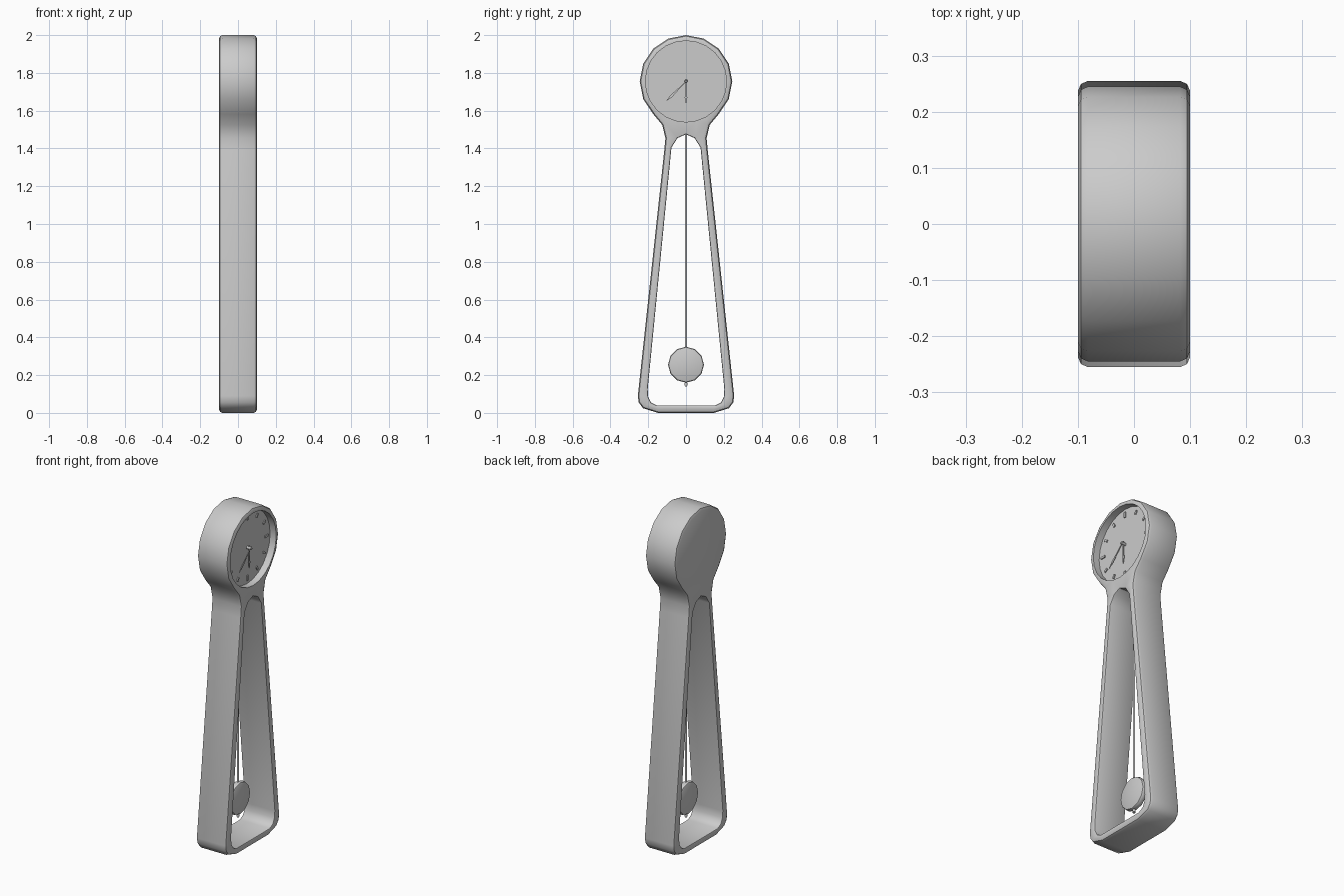
import bpy
import bmesh
import math
from mathutils import Matrix, Vector

cube = bpy.data.objects.get("Cube")
if cube:
    bpy.data.objects.remove(cube)

grey = bpy.data.materials.new("plain grey")
grey.use_nodes = True
grey.diffuse_color = (0.6, 0.6, 0.6, 1)
grey.node_tree.nodes["Principled BSDF"].inputs["Base Color"].default_value = grey.diffuse_color

HEAD_Z = 1.755
DIAL_X = 0.06


def finish(name, bm, angle=40):
    """Turn a bmesh into an object; faces square to x stay flat."""
    bmesh.ops.recalc_face_normals(bm, faces=bm.faces)
    for f in bm.faces:
        f.smooth = abs(f.normal.x) < 0.99
    mesh = bpy.data.meshes.new(name)
    bm.to_mesh(mesh)
    bm.free()
    mesh.set_sharp_from_angle(angle=math.radians(angle))
    mesh.materials.append(grey)
    obj = bpy.data.objects.new(name, mesh)
    bpy.context.collection.objects.link(obj)
    return obj


def mirrored(half):
    """Close a half outline that starts on the centre line."""
    return half + [(-y, z) for y, z in reversed(half) if y > 0]


def circle(radius, count, z=HEAD_Z):
    turn = 2 * math.pi / count
    return [(radius * math.sin(i * turn), z + radius * math.cos(i * turn)) for i in range(count)]


def inset(points, d):
    """Move a clockwise outline inward by d with mitred corners."""
    result = []
    for i, p in enumerate(points):
        p = Vector(p)
        a = (p - Vector(points[i - 1])).normalized()
        b = (Vector(points[(i + 1) % len(points)]) - p).normalized()
        na, nb = Vector((a.y, -a.x)), Vector((b.y, -b.x))
        result.append(tuple(p + (na + nb) * (d / (1 + na.dot(nb)))))
    return result


def loft(bm, points, sections):
    """Wall through (x, inset) sections; returns its first and last rings."""
    rings = [[bm.verts.new((x, y, z)) for y, z in inset(points, d)] for x, d in sections]
    n = len(points)
    for lo, hi in zip(rings, rings[1:]):
        for i in range(n):
            j = (i + 1) % n
            bm.faces.new((lo[i], lo[j], hi[j], hi[i]))
    return rings[0], rings[-1]


def cap(bm, *rings):
    """Fill an outer ring, leaving any further rings as holes."""
    edges = [bm.edges.get((r[i - 1], r[i])) for r in rings for i in range(len(r))]
    bmesh.ops.triangle_fill(bm, use_beauty=True, edges=edges, normal=(1, 0, 0))


def rounded(half, b):
    """Sections of a slab with rounded rims."""
    side = [(half - abs(b), 0), (half - abs(b) * 0.3, b * 0.3), (half, b)]
    return [(-x, d) for x, d in reversed(side)] + side


def solid(name, points, sections):
    bm = bmesh.new()
    for ring in loft(bm, points, sections):
        bm.faces.new(ring)
    return finish(name, bm)


# Frame: round head flowing into two splayed legs and a base bar
head = circle(0.245, 16)[:7]
body = mirrored(head + [(0.126, 1.525), (0.109, 1.455), (0.115, 1.39), (0.255, 0.09),
                        (0.25, 0.055), (0.228, 0.025), (0.148, 0.0)])
opening = mirrored([(0, 1.475), (0.045, 1.455), (0.077, 1.405), (0.203, 0.125),
                    (0.2, 0.085), (0.185, 0.055), (0.155, 0.04)])
bm = bmesh.new()
outer_back, outer_front = loft(bm, body, rounded(0.1, 0.018))
hole_back, hole_front = loft(bm, opening, rounded(0.1, -0.007))
dial_floor, dial_rim = loft(bm, circle(0.215, 24), [(DIAL_X, 0), (0.1, 0)])
cap(bm, outer_back, hole_back)
cap(bm, outer_front, hole_front, dial_rim)
bm.faces.new(dial_floor)
finish("clock_frame", bm)

# Hour marks: twelve raised bars, longer at the quarters
for hour in range(12):
    length = 0.016 if hour % 3 == 0 else 0.012
    bm = bmesh.new()
    bmesh.ops.create_cube(bm, size=1)
    bmesh.ops.scale(bm, vec=(0.008, 0.012, 2 * length), verts=bm.verts)
    bmesh.ops.translate(bm, vec=(DIAL_X + 0.002, 0, 0.18), verts=bm.verts)
    bmesh.ops.rotate(bm, matrix=Matrix.Rotation(-hour * math.pi / 6, 3, "X"), verts=bm.verts)
    bmesh.ops.translate(bm, vec=(0, 0, HEAD_Z), verts=bm.verts)
    finish(f"hour_mark_{hour + 1}", bm)


# Hands: slim stem widening to a spear tip
def hand(name, length, angle, x):
    outline = mirrored([(0, length), (0.007, length * 0.72), (0.003, length * 0.35), (0.003, -0.012)])
    ca, sa = math.cos(angle), math.sin(angle)
    points = [(y * ca + z * sa, HEAD_Z + z * ca - y * sa) for y, z in outline]
    solid(name, points, [(x, 0), (x + 0.004, 0)])


hand("hour_hand", 0.12, math.pi, 0.072)
hand("minute_hand", 0.15, math.radians(225), 0.079)
solid("hand_hub", circle(0.008, 12), [(DIAL_X, 0), (0.088, 0), (0.091, 0.003)])

# Pendulum: rod hung from the top of the opening, with a round bob
bm = bmesh.new()
bmesh.ops.create_cone(bm, cap_ends=True, segments=10, radius1=0.006, radius2=0.006, depth=1.35,
                      matrix=Matrix.Translation((0, 0, 0.815)))
finish("pendulum_rod", bm)
solid("pendulum_bob", circle(0.095, 12, 0.255), rounded(0.018, 0.01))
bm = bmesh.new()
bmesh.ops.create_cone(bm, cap_ends=True, segments=10, radius1=0.009, radius2=0.009, depth=0.015,
                      matrix=Matrix.Translation((0, 0, 0.152)))
finish("pendulum_nut", bm)
